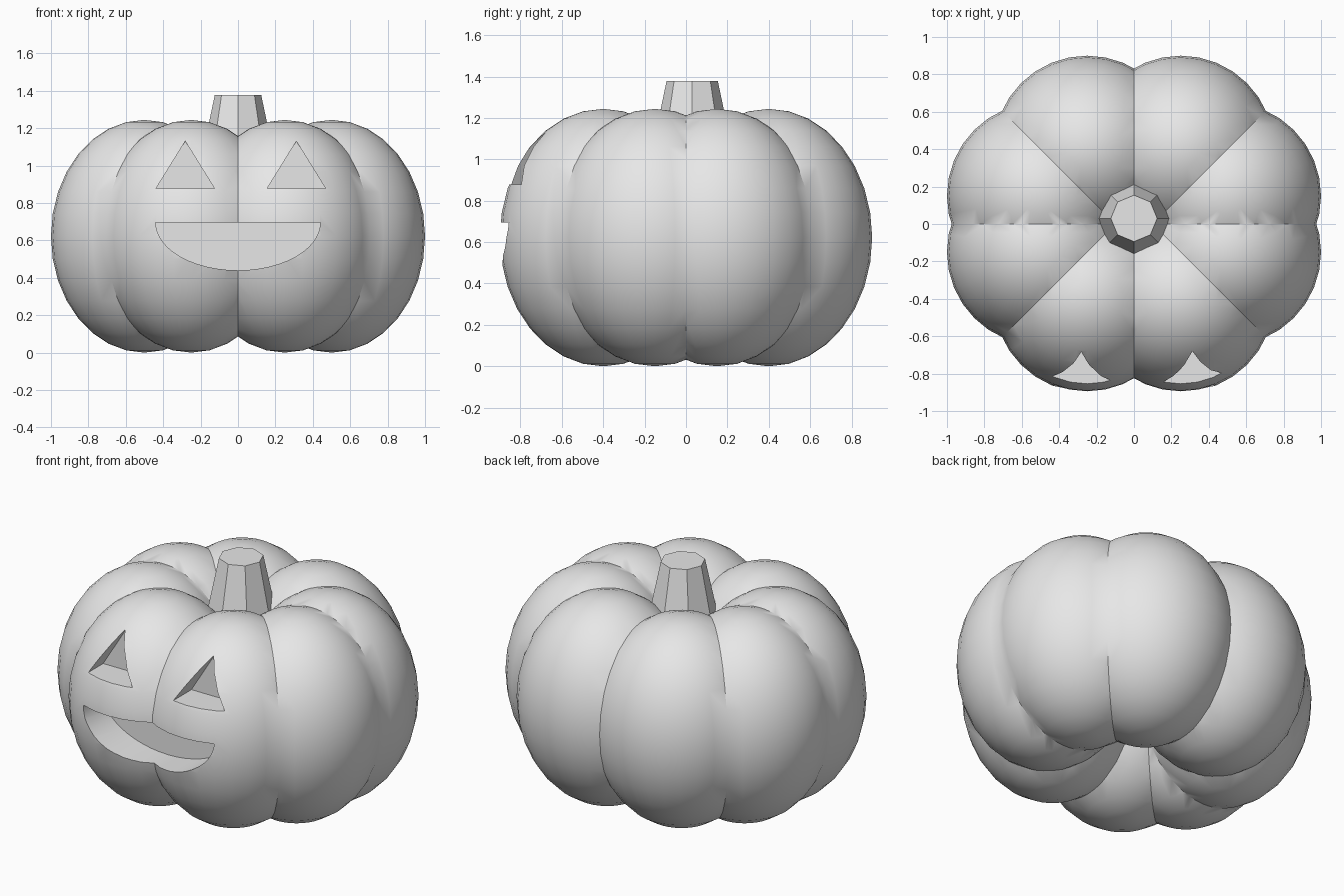
import bpy
import bmesh
import math
from mathutils import Matrix, Vector

if "Cube" in bpy.data.objects:
    bpy.data.objects.remove(bpy.data.objects["Cube"], do_unlink=True)

RADIUS, HALF_HEIGHT = 0.5, 0.622
FRONT_CENTRE = Vector((0.25, -0.40, HALF_HEIGHT))
SIDE_CENTRE = Vector((0.50, -0.15, HALF_HEIGHT))

grey = bpy.data.materials.new("plain_grey")
grey.use_nodes = True
colour = (0.8, 0.8, 0.8, 1)
grey.diffuse_color = colour
grey.node_tree.nodes["Principled BSDF"].inputs["Base Color"].default_value = colour


def make_object(name, bm):
    mesh = bpy.data.meshes.new(name)
    bm.to_mesh(mesh)
    bm.free()
    mesh.materials.append(grey)
    obj = bpy.data.objects.new(name, mesh)
    bpy.context.collection.objects.link(obj)
    return obj


def activate(obj):
    bpy.ops.object.select_all(action='DESELECT')
    obj.select_set(True)
    bpy.context.view_layer.objects.active = obj


def add_lobe(target, centre, other):
    """Ellipsoid lobe trimmed at the seams with its neighbours."""
    bm = bmesh.new()
    place = Matrix.Translation(centre) @ Matrix.Diagonal((1, 1, HALF_HEIGHT / RADIUS, 1))
    bmesh.ops.create_uvsphere(bm, u_segments=32, v_segments=16, radius=RADIUS, matrix=place)
    seams = [(Vector(), Vector((-1, 0, 0))),
             (Vector(), Vector((0, 1, 0))),
             ((centre + other) / 2, (other - centre).normalized())]
    for point, normal in seams:
        bmesh.ops.bisect_plane(bm, geom=bm.verts[:] + bm.edges[:] + bm.faces[:], dist=1e-6,
                               plane_co=point, plane_no=normal, clear_outer=True)
    part = bpy.data.meshes.new("lobe_part")
    bm.to_mesh(part)
    bm.free()
    target.from_mesh(part)
    bpy.data.meshes.remove(part)


def add_prism(bm, outline, front=-1.2, back=-0.67):
    """Extrude an x-z outline along y."""
    face = bm.faces.new([bm.verts.new((x, front, z)) for x, z in outline])
    result = bmesh.ops.extrude_face_region(bm, geom=[face])
    verts = [v for v in result["geom"] if isinstance(v, bmesh.types.BMVert)]
    bmesh.ops.translate(bm, verts=verts, vec=(0, back - front, 0))


# Pumpkin body: two lobes mirrored into eight
bm = bmesh.new()
add_lobe(bm, FRONT_CENTRE, SIDE_CENTRE)
add_lobe(bm, SIDE_CENTRE, FRONT_CENTRE)
bmesh.ops.remove_doubles(bm, verts=bm.verts[:], dist=1e-4)
bmesh.ops.recalc_face_normals(bm, faces=bm.faces[:])
body = make_object("pumpkin_body", bm)
mirror = body.modifiers.new("mirror", 'MIRROR')
mirror.use_axis = (True, True, False)
mirror.merge_threshold = 1e-4
activate(body)
bpy.ops.object.modifier_apply(modifier=mirror.name)

bm = bmesh.new()
bm.from_mesh(body.data)
bmesh.ops.recalc_face_normals(bm, faces=bm.faces[:])
bm.to_mesh(body.data)
bm.free()

# Carved face: triangular eyes and a half-ellipse mouth
bm = bmesh.new()
for x in (-0.282, 0.312):
    add_prism(bm, [(x - 0.156, 0.878), (x + 0.156, 0.878), (x, 1.13)])
steps = 24
angles = [math.pi * (1 + i / steps) for i in range(steps + 1)]
add_prism(bm, [(0.44 * math.cos(a), 0.695 + 0.255 * math.sin(a)) for a in angles])
bmesh.ops.recalc_face_normals(bm, faces=bm.faces[:])
cutter = make_object("face_cutter", bm)
cutter.hide_render = True
carve = body.modifiers.new("carve", 'BOOLEAN')
carve.operation = 'DIFFERENCE'
carve.solver = 'EXACT'
carve.object = cutter
activate(body)
bpy.ops.object.modifier_apply(modifier=carve.name)
bpy.data.objects.remove(cutter, do_unlink=True)
activate(body)
bpy.ops.object.shade_smooth_by_angle(angle=math.radians(35))

# Stem: tapered octagonal stub sunk into the hollow
bm = bmesh.new()
top, bottom = 1.378, 0.9
bmesh.ops.create_cone(bm, cap_ends=True, segments=8, radius1=0.224, radius2=0.124,
                      depth=top - bottom,
                      matrix=Matrix.Translation((0, 0.03, (top + bottom) / 2)))
make_object("stem", bm)
